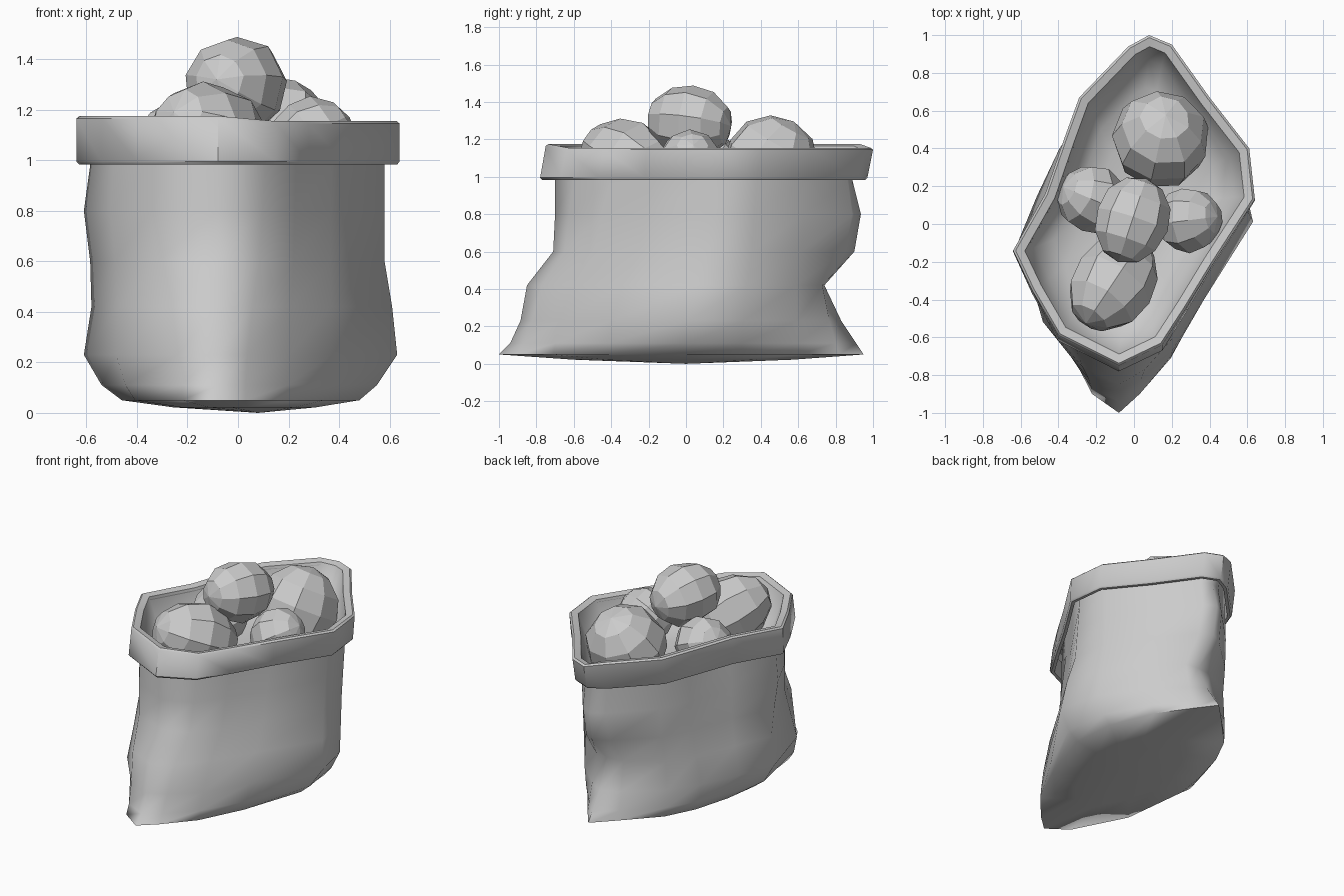
import bpy, bmesh, math, random
from mathutils import Vector

if "Cube" in bpy.data.objects:
    bpy.data.objects.remove(bpy.data.objects["Cube"])

random.seed(4)

# Plan outlines, counter-clockwise from the front corner: cuff (top) and base
TOP = [(-.08, -.75), (.15, -.64), (.28, -.44), (.42, -.21), (.64, .13), (.61, .40), (.40, .67), (.20, .95),
       (.08, 1.0), (-.03, .94), (-.29, .67), (-.37, .45), (-.47, .16), (-.64, -.14), (-.54, -.35), (-.40, -.59)]
BASE = [(-.08, -1.0), (.03, -.90), (.20, -.71), (.37, -.42), (.63, 0), (.56, .30), (.36, .60), (.18, .82),
        (.08, .95), (-.05, .82), (-.27, .60), (-.40, .40), (-.52, .15), (-.61, -.08), (-.48, -.54), (-.23, -.90)]
N = len(TOP)

# Body rows: z, blend base->top, left x, right x, front y, back y
ROWS = [(.05, 0, -.46, .48, -1.0, .95), (.11, 0, -.54, .55, -.94, .91),
        (.23, .08, -.61, .63, -.885, .83), (.42, .35, -.58, .61, -.85, .74),
        (.60, .7, -.585, .58, -.71, .90), (.80, .85, -.61, .58, -.70, .935),
        (.98, 1, -.585, .58, -.70, .89)]


def inset(ring, d):
    """Move a closed outline inward by d."""
    out = []
    for i in range(N):
        a, p, b = (Vector(ring[(i + k) % N]) for k in (-1, 0, 1))
        e1, e2 = (p - a).normalized(), (b - p).normalized()
        n = (Vector((e1.y, -e1.x)) + Vector((e2.y, -e2.x))).normalized()
        out.append(p - n * d / max(.7, n.dot(Vector((e1.y, -e1.x)))))
    return out


def fit(v, lo, hi, new_lo, new_hi, power):
    """Pull the extremes to new limits, leaving the middle nearly unchanged."""
    ext, new = (hi, new_hi) if v > 0 else (lo, new_lo)
    return v * (1 + (new / ext - 1) * abs(v / ext) ** power)


def body_ring(z, t, xl, xr, yf, yb):
    pts = [Vector(b).lerp(Vector(a), t) for a, b in zip(inset(TOP, .06), BASE)]
    xs, ys = [p.x for p in pts], [p.y for p in pts]
    return [(fit(p.x, min(xs), max(xs), xl, xr, 2), fit(p.y, min(ys), max(ys), yf, yb, 4), z) for p in pts]


def cuff_ring(d, z, shift=0):
    top = z > 1.05
    return [(p.x, p.y + shift * min(1, abs(p.y) / .6), z - (.02 if top and p.x > .05 else 0))
            for p in inset(TOP, d)]


def loft(bm, rings):
    rows = [[bm.verts.new(p) for p in r] for r in rings]
    for lo, hi in zip(rows, rows[1:]):
        for i in range(N):
            j = (i + 1) % N
            bm.faces.new((lo[i], lo[j], hi[j], hi[i]))
    return rows


def cap(bm, row, co):
    """Close a ring with a fan to one point."""
    c = bm.verts.new(co)
    for i in range(N):
        bm.faces.new((row[(i + 1) % N], row[i], c))


def finish(bm, name, angle=None):
    me = bpy.data.meshes.new(name)
    bm.to_mesh(me)
    bm.free()
    if angle:
        me.shade_smooth()
        me.set_sharp_from_angle(angle=math.radians(angle))
    ob = bpy.data.objects.new(name, me)
    bpy.context.collection.objects.link(ob)
    return ob


# Sack: one sheet from the sagging base up the walls
bm = bmesh.new()
rings = [body_ring(*r) for r in ROWS]
floor = [(x * .6 + .02, y * .6, .022) for x, y, z in rings[0]]
rows = loft(bm, [floor] + rings + [cuff_ring(.06, 1.15)])
cap(bm, rows[0], (.08, 0, 0))
finish(bm, "sack_body", 80)

# Folded cuff with softened edges, hanging clear of the sack
bm = bmesh.new()
loft(bm, [cuff_ring(.055, 1.165), cuff_ring(.012, 1.175), cuff_ring(0, 1.165),
          cuff_ring(0, .995, -.03), cuff_ring(.01, .983, -.03), cuff_ring(.03, .983, -.03),
          cuff_ring(.035, 1.10, -.01)])
finish(bm, "folded_cuff", 45)

# Dished lining inside the mouth, under the potatoes
bm = bmesh.new()


def dish_ring(s, z):
    return [(p.x * s, .1 + (p.y - .1) * s, z) for p in inset(TOP, .065)]


rows = loft(bm, [dish_ring(.5, .90), dish_ring(.75, .93), dish_ring(.93, 1.0), cuff_ring(.055, 1.165)])
cap(bm, rows[0], (0, .1, .89))
bmesh.ops.reverse_faces(bm, faces=bm.faces)
finish(bm, "inner_lining", 80)

# Faceted potatoes: centre, long axis, radius, half length
POTATOES = [((-.01, .02, 1.295), (.3, .9, -.1), .195, .235),
            ((.14, .45, 1.07), (.1, .45, .8), .255, .26),
            ((-.11, -.31, 1.075), (-.5, -.75, .4), .22, .285),
            ((-.22, .13, 1.05), (-.7, .3, .4), .175, .19),
            ((.29, .02, 1.075), (.8, .1, .5), .17, .18)]
for k, (c, axis, r, length) in enumerate(POTATOES):
    bm = bmesh.new()
    bmesh.ops.create_uvsphere(bm, u_segments=9, v_segments=6, radius=1)
    q = Vector(axis).to_track_quat('Z', 'Y')
    for v in bm.verts:
        f = random.uniform(.98, 1.06)
        v.co = q @ Vector((v.co.x * r * f, v.co.y * r * f, v.co.z * length)) + Vector(c)
    finish(bm, f"potato_{k + 1}")
